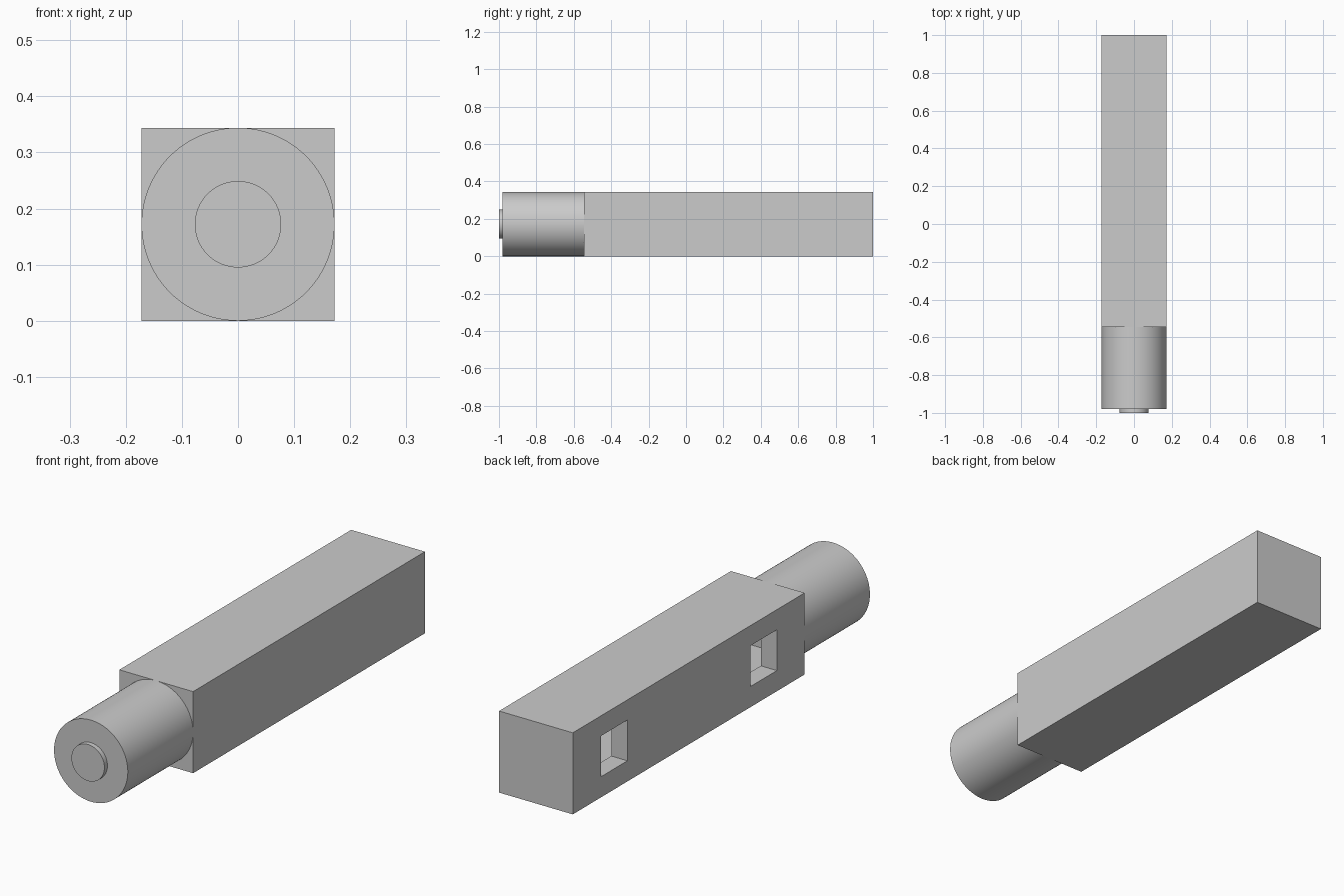
import bpy
import math

old = bpy.data.objects.get("Cube")
if old:
    bpy.data.objects.remove(old, do_unlink=True)

SIDE = 0.344          # width and height of the square body
HALF = SIDE / 2
FRONT = -0.545        # front plane of the body
WALL = 0.075          # thickness of the body walls

grey = bpy.data.materials.new("plain_grey")
grey.use_nodes = True
grey.diffuse_color = (0.6, 0.6, 0.6, 1)
grey.node_tree.nodes["Principled BSDF"].inputs["Base Color"].default_value = (0.6, 0.6, 0.6, 1)


def box(name, low, high):
    """Box between two opposite corners."""
    centre = [(a + b) / 2 for a, b in zip(low, high)]
    bpy.ops.mesh.primitive_cube_add(size=1, location=centre)
    obj = bpy.context.object
    obj.name = name
    obj.scale = [b - a for a, b in zip(low, high)]
    bpy.ops.object.transform_apply(location=True, rotation=False, scale=True)
    obj.data.materials.append(grey)
    return obj


def rod(name, radius, start, end):
    """Smooth cylinder along y on the body axis."""
    bpy.ops.mesh.primitive_cylinder_add(
        vertices=96, radius=radius, depth=end - start,
        location=(0, (start + end) / 2, HALF), rotation=(math.pi / 2, 0, 0))
    obj = bpy.context.object
    obj.name = name
    obj.data.materials.append(grey)
    bpy.ops.object.shade_smooth_by_angle(angle=math.radians(30))
    return obj


def cut(target, cutter):
    """Subtract the cutter, then discard it."""
    mod = target.modifiers.new("cut", 'BOOLEAN')
    mod.operation = 'DIFFERENCE'
    mod.solver = 'EXACT'
    mod.object = cutter
    cutter.hide_render = True
    bpy.context.view_layer.objects.active = target
    bpy.ops.object.modifier_apply(modifier=mod.name)
    bpy.data.objects.remove(cutter, do_unlink=True)


# Hollow square body
body = box("square_body", (-HALF, FRONT, 0), (HALF, 1, SIDE))
inner = HALF - WALL
cut(body, box("cavity_cutter", (-inner, FRONT + 0.03, WALL),
              (inner, 1 - WALL, SIDE - WALL)))

# Two square openings in one side wall
for y in (-0.272, 0.724):
    cut(body, box("opening_cutter", (-HALF - 0.1, y - 0.088, 0.087),
                  (-HALF + WALL + 0.02, y + 0.088, 0.259)))

# Round front barrel and its end button
rod("front_barrel", HALF, -0.98, FRONT)
rod("end_button", 0.077, -1, -0.98)
